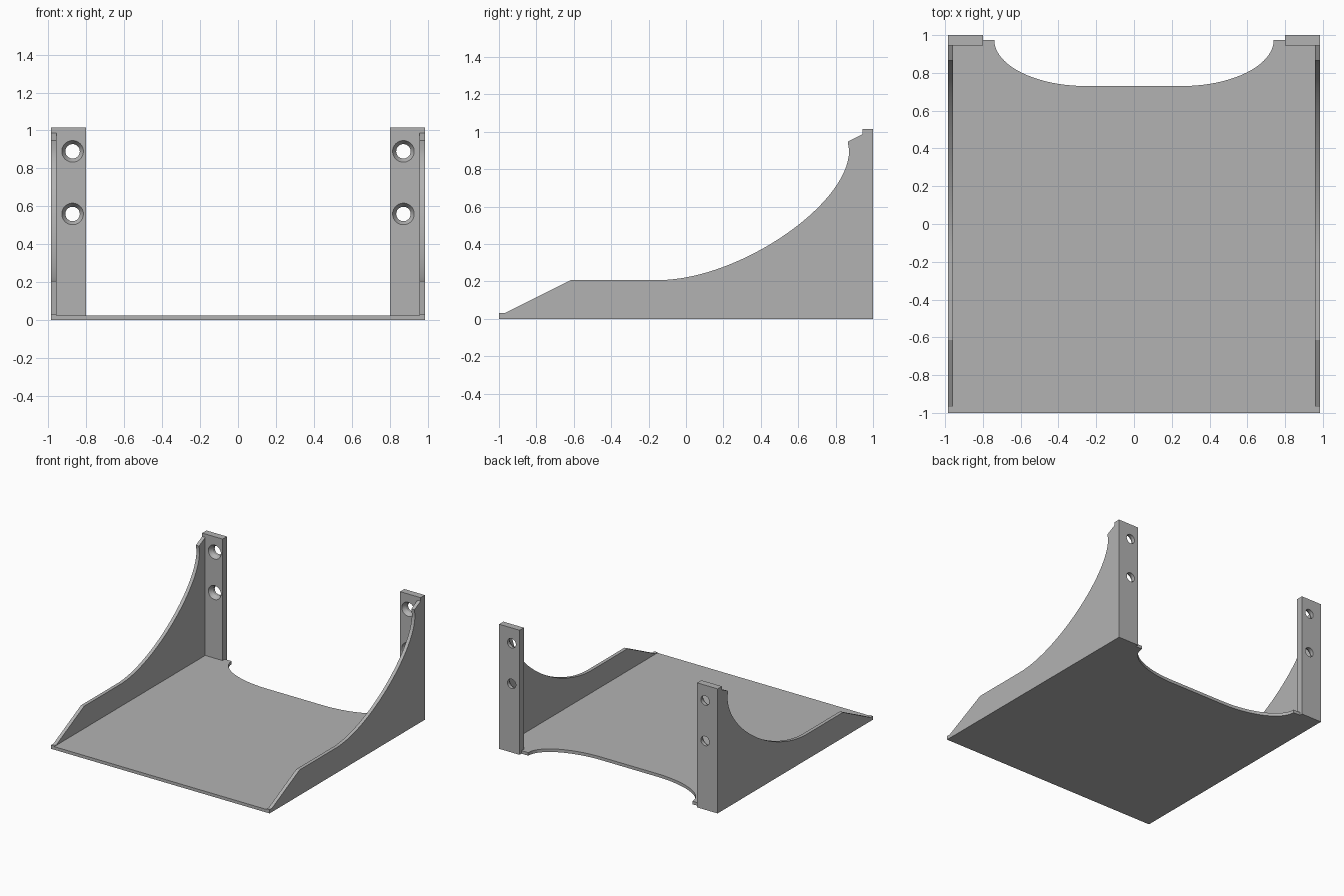
import bpy, bmesh, math
from mathutils import Vector, geometry

if "Cube" in bpy.data.objects:
    bpy.data.objects.remove(bpy.data.objects["Cube"], do_unlink=True)

HALF_W = 0.985      # outer half width
INNER = 0.957       # inner face of the side walls
POST_X = 0.80       # inner edge of the posts
POST_Y = 0.945      # front face of the posts
FLOOR_T = 0.025

grey = bpy.data.materials.new("plain grey")
grey.use_nodes = True
colour = (0.45, 0.45, 0.45, 1)
grey.diffuse_color = colour
grey.node_tree.nodes["Principled BSDF"].inputs["Base Color"].default_value = colour


def finish(name, bm):
    """Turn a bmesh into a shaded object."""
    bmesh.ops.recalc_face_normals(bm, faces=bm.faces)
    mesh = bpy.data.meshes.new(name)
    bm.to_mesh(mesh)
    bm.free()
    mesh.materials.append(grey)
    obj = bpy.data.objects.new(name, mesh)
    bpy.context.collection.objects.link(obj)
    return obj


def smooth(obj):
    bpy.ops.object.select_all(action='DESELECT')
    obj.select_set(True)
    bpy.context.view_layer.objects.active = obj
    bpy.ops.object.shade_smooth_by_angle(angle=math.radians(25))


def prism(name, outline, offset):
    """Extrude a closed outline of 3D points along an offset."""
    bm = bmesh.new()
    face = bm.faces.new([bm.verts.new(p) for p in outline])
    new = bmesh.ops.extrude_face_region(bm, geom=[face], use_keep_orig=True)
    moved = [v for v in new["geom"] if isinstance(v, bmesh.types.BMVert)]
    bmesh.ops.translate(bm, verts=moved, vec=offset)
    return finish(name, bm)


def drill(obj, x, z):
    """Cut a countersunk hole, wide at the front, through a post."""
    bm = bmesh.new()
    rings = []
    for y, r in ((POST_Y - 0.01, 0.057), (POST_Y, 0.057),
                 (POST_Y + 0.03, 0.038), (1.01, 0.038)):
        rings.append([bm.verts.new((x + r * math.cos(a), y, z + r * math.sin(a)))
                      for a in (math.tau * i / 40 for i in range(40))])
    for lower, upper in zip(rings, rings[1:]):
        for i in range(40):
            j = (i + 1) % 40
            bm.faces.new((lower[i], lower[j], upper[j], upper[i]))
    bm.faces.new(rings[0])
    bm.faces.new(rings[-1])
    cutter = finish("hole_cutter", bm)
    cutter.hide_render = True
    mod = obj.modifiers.new("hole", 'BOOLEAN')
    mod.operation, mod.solver, mod.object = 'DIFFERENCE', 'EXACT', cutter
    graph = bpy.context.evaluated_depsgraph_get()
    cut = bpy.data.meshes.new_from_object(obj.evaluated_get(graph))
    obj.modifiers.clear()
    obj.data = cut
    bpy.data.objects.remove(cutter, do_unlink=True)


# Floor plate with a scooped rear edge
arc = [(0.25 + 0.49 * math.cos(a), 0.975 - 0.245 * math.sin(a))
       for a in (math.pi / 2 * i / 20 for i in range(21))]
half = [(INNER, -1), (INNER, POST_Y), (POST_X, POST_Y), (POST_X, 0.975)] + arc
outline = half + [(-x, y) for x, y in reversed(half)]
floor = prism("floor_plate", [(x, y, 0) for x, y in outline], (0, 0, FLOOR_T))
smooth(floor)

# Side wall profile: front ramp, low rail, sweep up to the post, top notch
sweep = geometry.interpolate_bezier(Vector((-0.15, 0.207)), Vector((0.28, 0.207)),
                                    Vector((0.872, 0.61)), Vector((0.872, 0.90)), 32)
profile = [(-1, 0), (-1, 0.03), (-0.97, 0.03), (-0.615, 0.207)]
profile += [(p.x, p.y) for p in sweep]
profile += [(0.865, 0.947), (POST_Y, 0.987), (POST_Y, 0)]

for side, s in (("left", 1), ("right", -1)):
    wall = prism(side + "_side_wall", [(s * INNER, y, z) for y, z in profile],
                 (s * (HALF_W - INNER), 0, 0))
    smooth(wall)

    # Rear post with two countersunk screw holes
    base = [(s * POST_X, POST_Y, 0), (s * HALF_W, POST_Y, 0),
            (s * HALF_W, 1, 0), (s * POST_X, 1, 0)]
    post = prism(side + "_post", base, (0, 0, 1.015))
    for z in (0.56, 0.89):
        drill(post, s * 0.872, z)
    smooth(post)
